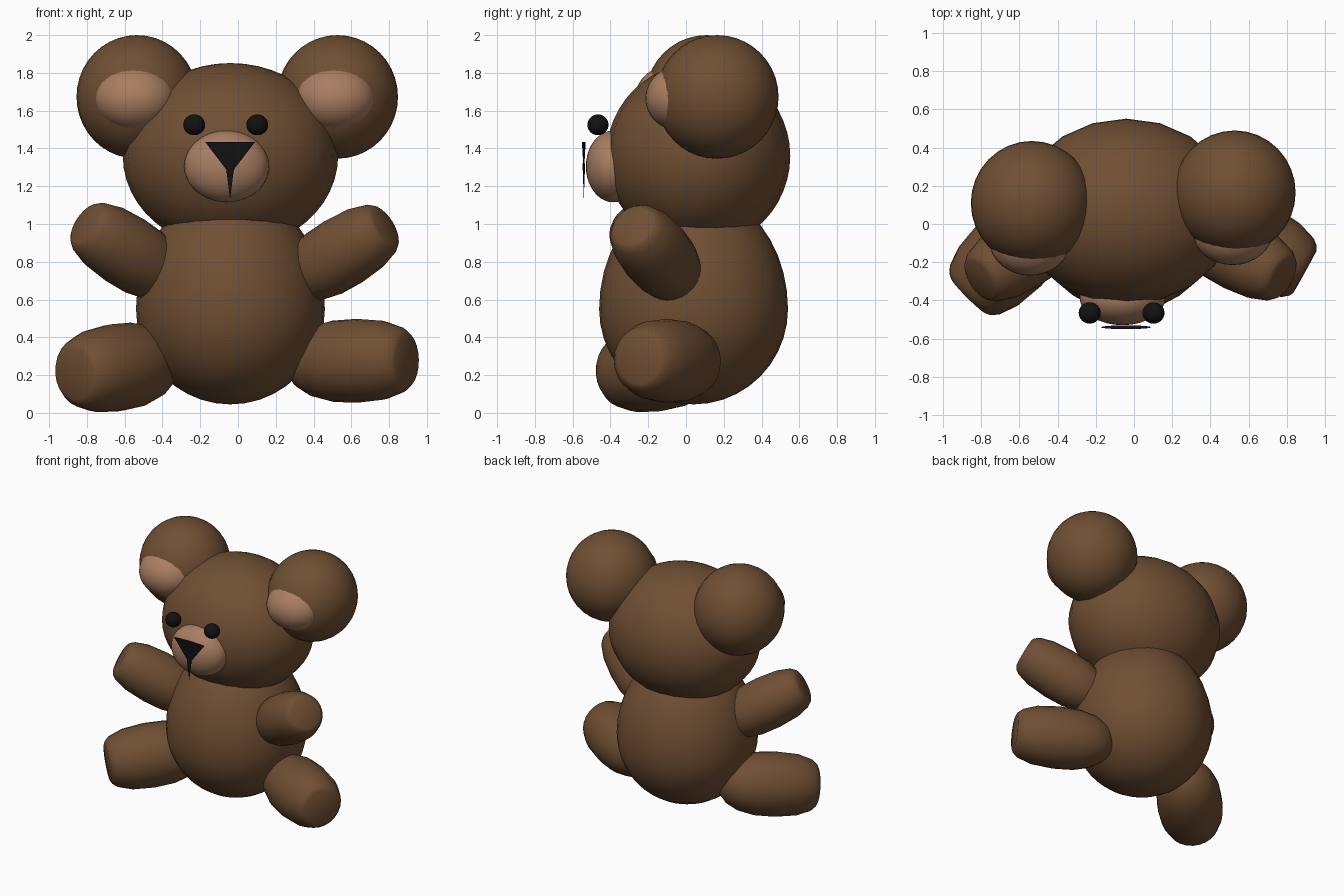
import bpy, bmesh, math
from mathutils import Vector

if "Cube" in bpy.data.objects:
    bpy.data.objects.remove(bpy.data.objects["Cube"])


def material(name, rgb):
    m = bpy.data.materials.new(name)
    m.diffuse_color = (*rgb, 1)
    m.use_nodes = True
    m.node_tree.nodes["Principled BSDF"].inputs["Base Color"].default_value = m.diffuse_color
    return m


BROWN = material("brown_fur", (0.16, 0.078, 0.033))
TAN = material("tan_fur", (0.40, 0.21, 0.12))
BLACK = material("black", (0.006, 0.006, 0.006))


def finish(bm, name, mat):
    bmesh.ops.recalc_face_normals(bm, faces=bm.faces)
    mesh = bpy.data.meshes.new(name)
    bm.to_mesh(mesh)
    bm.free()
    mesh.materials.append(mat)
    ob = bpy.data.objects.new(name, mesh)
    bpy.context.collection.objects.link(ob)
    return ob


def ball(name, loc, radii, mat, top=None, seg=32, rings=20):
    """Ellipsoid; top gives a different upper z radius (egg shape)."""
    bm = bmesh.new()
    bmesh.ops.create_uvsphere(bm, u_segments=seg, v_segments=rings, radius=1)
    for v in bm.verts:
        rz = top if top and v.co.z > 0 else radii[2]
        v.co = Vector((v.co.x * radii[0], v.co.y * radii[1], v.co.z * rz))
    ob = finish(bm, name, mat)
    ob.location = loc
    return ob


# limb profile from flat paw tip to rounded root: (fraction of length, fraction of radius)
LIMB = [(0, 0), (0, .58), (.015, .67), (.06, .79), (.2, .94), (.42, 1),
        (.62, .97), (.78, .84), (.9, .62), (.97, .34), (1, 0)]


def limb(name, tip, direction, length, radius):
    bm = bmesh.new()
    vs = [bm.verts.new((r * radius, 0, -t * length)) for t, r in LIMB]
    for a, b in zip(vs, vs[1:]):
        bm.edges.new((a, b))
    bmesh.ops.spin(bm, geom=bm.verts[:] + bm.edges[:], cent=(0, 0, 0), axis=(0, 0, 1),
                   angle=math.tau, steps=24, use_merge=False)
    bmesh.ops.remove_doubles(bm, verts=bm.verts, dist=1e-4)
    ob = finish(bm, name, BROWN)
    ob.location = tip
    ob.rotation_mode = 'QUATERNION'
    ob.rotation_quaternion = Vector(direction).to_track_quat('Z', 'Y')
    return ob


def nose_cone(name, z_top, z_bottom, rx, ry):
    bm = bmesh.new()
    bmesh.ops.create_cone(bm, cap_ends=True, segments=24, radius1=0, radius2=1,
                          depth=z_top - z_bottom)
    for v in bm.verts:
        v.co.x *= rx
        v.co.y *= ry
    bmesh.ops.remove_doubles(bm, verts=bm.verts, dist=1e-5)
    ob = finish(bm, name, BLACK)
    ob.location = (-.042, -.541, (z_top + z_bottom) / 2)


# torso and head
ball("body", (-.04, .04, .55), (.5, .5, .505), BROWN, top=.63)
ball("head", (-.04, .065, 1.36), (.57, .487, .492), BROWN, seg=20, rings=24)

# ears with lighter inner pads
for side, x, y in (("left", -.535, .11), ("right", .527, .165)):
    ball(side + "_ear", (x, y, 1.673), (.32, .325, .327), BROWN)
    ball(side + "_inner_ear", (x - .01, y - .193, 1.665), (.214, .187, .174), TAN)

# face
ball("snout", (-.06, -.385, 1.305), (.225, .145, .19), TAN)
for side, x in (("left", -.232), ("right", .102)):
    ball(side + "_eye", (x, -.466, 1.525), (.058, .056, .055), BLACK, seg=24, rings=16)
nose_cone("nose", 1.433, 1.262, .131, .01)
nose_cone("mouth_line", 1.32, 1.13, .024, .007)

# arms and legs
limb("left_arm", (-.81, -.29, 1.0), (-.75, -.46, .49), .68, .192)
limb("right_arm", (.78, -.28, .99), (.78, -.40, .48), .68, .19)
limb("left_leg", (-.865, -.375, .205), (-.7, -.7, -.11), .72, .232)
limb("right_leg", (.895, -.25, .282), (.87, -.48, .02), .72, .222)

# smooth shading, keeping hard rims
for ob in bpy.context.collection.objects:
    ob.select_set(True)
    bpy.context.view_layer.objects.active = ob
bpy.ops.object.shade_smooth_by_angle(angle=math.radians(40))
